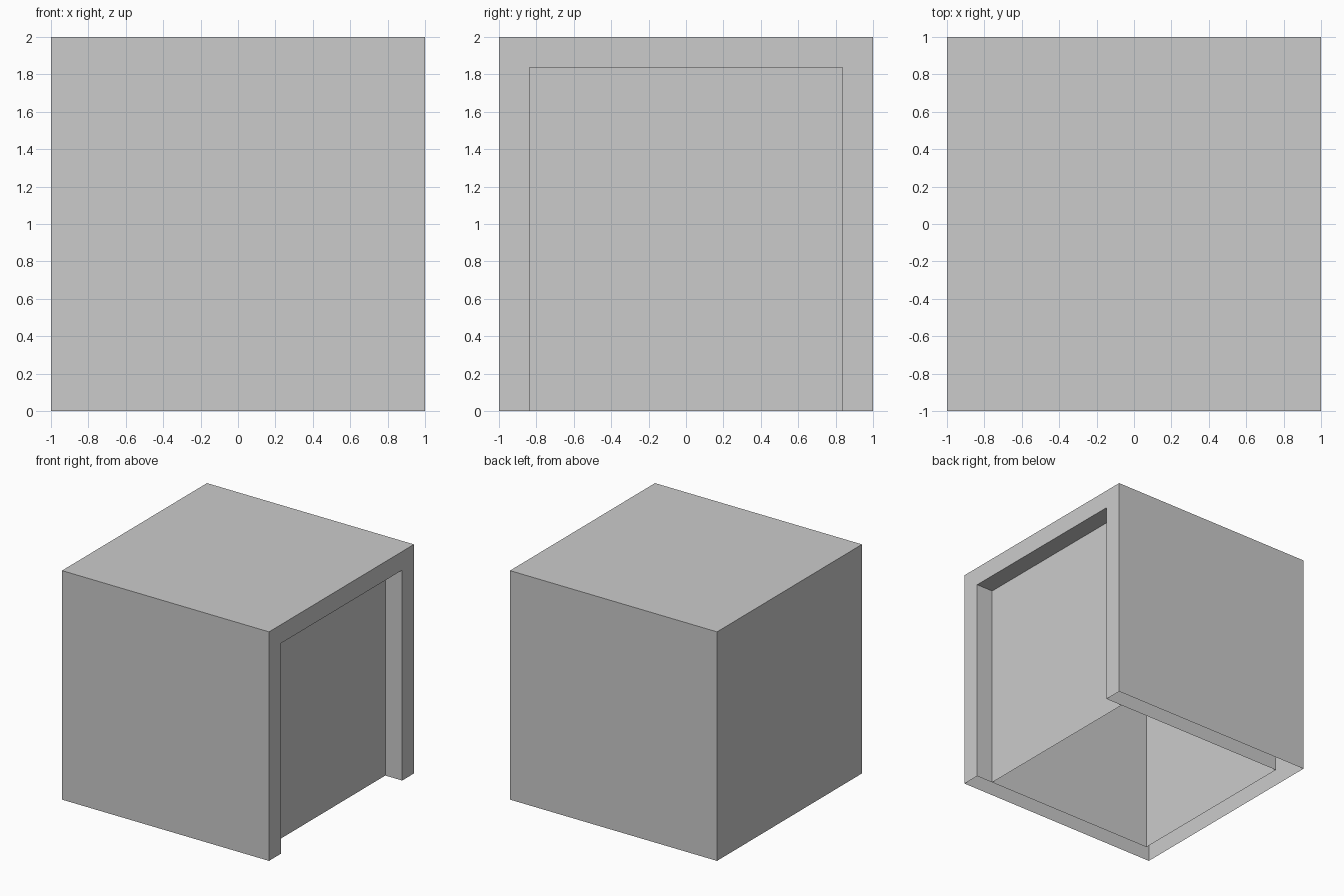
import bpy
import bmesh

if "Cube" in bpy.data.objects:
    bpy.data.objects.remove(bpy.data.objects["Cube"])

WALL = 0.163            # gap between outer and inner skin
INNER = 1 - WALL


def arch(bm, x, half, height):
    """Open-bottomed U profile in the YZ plane."""
    pts = [(-half, 0), (-half, height), (half, height), (half, 0)]
    return [bm.verts.new((x, y, z)) for y, z in pts]


def finish(bm, name):
    mesh = bpy.data.meshes.new(name)
    bm.to_mesh(mesh)
    bm.free()
    obj = bpy.data.objects.new(name, mesh)
    bpy.context.collection.objects.link(obj)
    return obj


# Double-skinned hood: outer skin, opening rim, jambs and inner skin as one swept strip
bm = bmesh.new()
sections = [
    arch(bm, -1, 1, 2),                    # outer closed side
    arch(bm, 1, 1, 2),                     # outer edge of the open side
    arch(bm, 1, INNER, 2 - WALL),          # opening edge
    arch(bm, INNER, INNER, 2 - WALL),      # back of the jambs
    arch(bm, -INNER, INNER, 2 - WALL),     # inner closed side
]
for a, b in zip(sections, sections[1:]):
    for i in range(3):
        bm.faces.new((a[i], b[i], b[i + 1], a[i + 1]))
bm.faces.new(sections[0])
bm.faces.new(sections[-1][::-1])
bm.normal_update()
# Outer skin must face outwards
if bm.faces[:][0].calc_center_median().dot(bm.faces[:][0].normal) < 0:
    bmesh.ops.reverse_faces(bm, faces=bm.faces[:])
finish(bm, "hollow_hood")

# Recessed panel closing the opening
bm = bmesh.new()
bm.faces.new(arch(bm, INNER, INNER, 2 - WALL)[::-1])
finish(bm, "recessed_panel")
